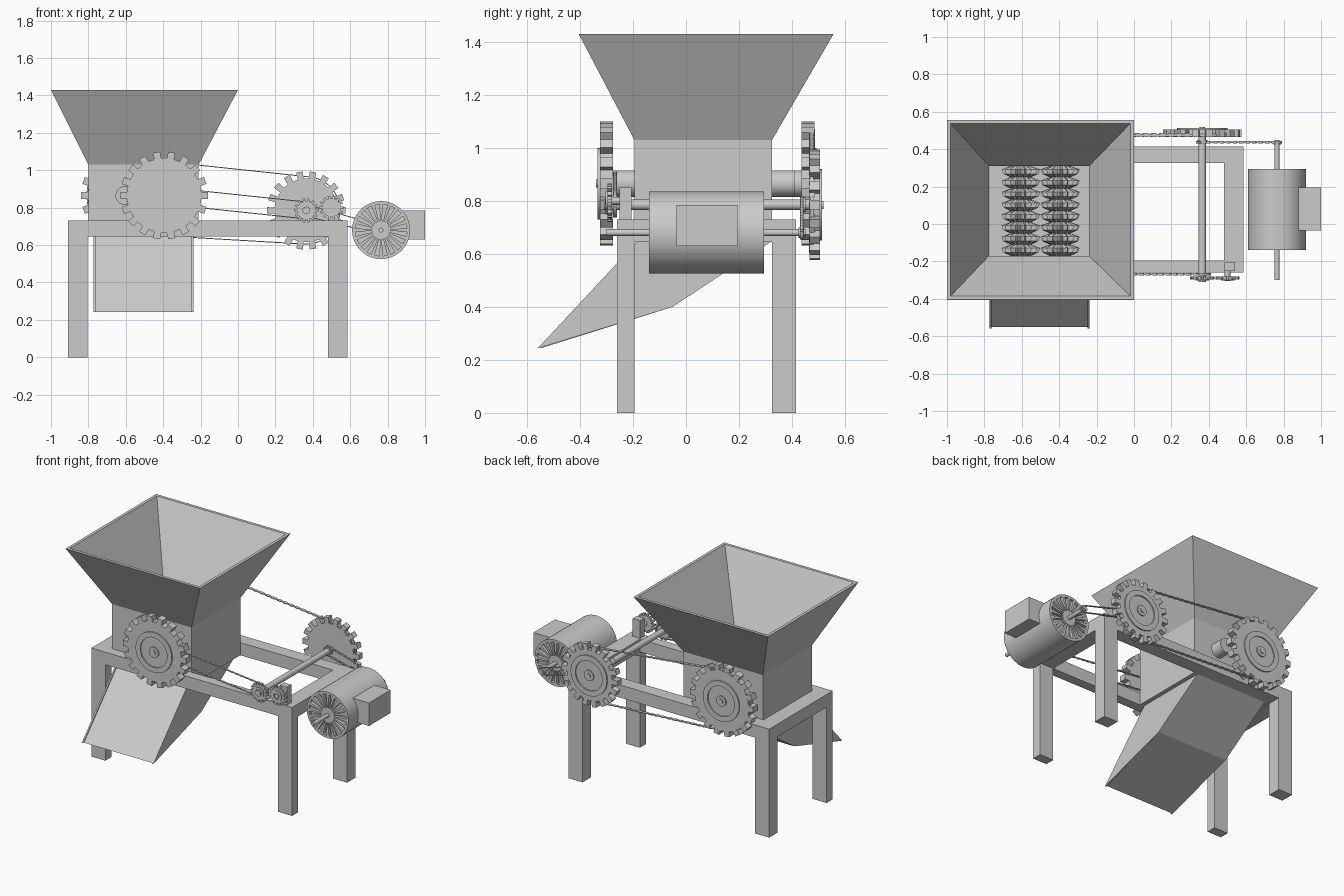
import bpy, bmesh, math
from mathutils import Vector, Matrix

if "Cube" in bpy.data.objects:
    bpy.data.objects.remove(bpy.data.objects["Cube"])

steel = bpy.data.materials.new("plain_grey_steel")
steel.diffuse_color = (0.6, 0.6, 0.6, 1)
steel.use_nodes = True
steel.node_tree.nodes["Principled BSDF"].inputs["Base Color"].default_value = steel.diffuse_color


def finish(name, bm, smooth=False):
    bmesh.ops.remove_doubles(bm, verts=bm.verts, dist=1e-5)
    bmesh.ops.recalc_face_normals(bm, faces=bm.faces)
    me = bpy.data.meshes.new(name)
    bm.to_mesh(me)
    bm.free()
    me.materials.append(steel)
    ob = bpy.data.objects.new(name, me)
    bpy.context.collection.objects.link(ob)
    if smooth:
        bpy.ops.object.select_all(action='DESELECT')
        bpy.context.view_layer.objects.active = ob
        ob.select_set(True)
        bpy.ops.object.shade_smooth_by_angle(angle=math.radians(30))
    return ob


def add_box(bm, size, matrix):
    bmesh.ops.create_cube(bm, size=1, matrix=matrix @ Matrix.Diagonal((*size, 1)))


def box(name, x0, x1, y0, y1, z0, z1):
    bm = bmesh.new()
    add_box(bm, (x1 - x0, y1 - y0, z1 - z0),
            Matrix.Translation(((x0 + x1) / 2, (y0 + y1) / 2, (z0 + z1) / 2)))
    return finish(name, bm)


def loft(bm, rings, cap=False, loop=False):
    vs = [[bm.verts.new(p) for p in r] for r in rings]
    n = len(vs[0])
    pairs = list(zip(vs, vs[1:])) + ([(vs[-1], vs[0])] if loop else [])
    for a, b in pairs:
        for i in range(n):
            j = (i + 1) % n
            bm.faces.new((a[i], a[j], b[j], b[i]))
    if cap:
        bm.faces.new(vs[0])
        bm.faces.new(vs[-1])


def circle(c, r, y, n):
    return [(c[0] + r * math.cos(2 * math.pi * i / n), y,
             c[1] + r * math.sin(2 * math.pi * i / n)) for i in range(n)]


def rod(name, c, r, y0, y1, n=32):
    bm = bmesh.new()
    loft(bm, [circle(c, r, y0, n), circle(c, r, y1, n)], cap=True)
    return finish(name, bm, True)


def collar(name, c, r_in, r_out, y0, y1, n=32):
    bm = bmesh.new()
    loft(bm, [circle(c, r_in, y0, n), circle(c, r_out, y0, n),
              circle(c, r_out, y1, n), circle(c, r_in, y1, n)], loop=True)
    return finish(name, bm, True)


def gear(name, c, root, tip, y0, y1, teeth):
    pts, pitch = [], 2 * math.pi / teeth
    for i in range(teeth):
        for f, r in ((-.27, root), (-.24, tip), (.24, tip), (.27, root)):
            a = (i + f) * pitch
            pts.append((c[0] + r * math.cos(a), c[1] + r * math.sin(a)))
    bm = bmesh.new()
    loft(bm, [[(x, y, z) for x, z in pts] for y in (y0, y1)], cap=True)
    return finish(name, bm)


def chain(name, c1, r1, c2, r2, y, step, width):
    # belt path round two sprockets, filled with short flat links
    d = Vector(c2) - Vector(c1)
    a = math.atan2(d.y, d.x)
    b = math.acos((r1 - r2) / d.length)
    path = []
    for c, r, s, e in ((c1, r1, a + b, a + 2 * math.pi - b), (c2, r2, a - b, a + b)):
        for i in range(25):
            t = s + (e - s) * i / 24
            path.append(Vector((c[0] + r * math.cos(t), c[1] + r * math.sin(t))))
    path.append(path[0])
    bm = bmesh.new()
    k = 0
    for p, q in zip(path, path[1:]):
        n = max(1, round((q - p).length / step))
        ang = math.atan2((q - p).y, (q - p).x)
        for i in range(n):
            m = p.lerp(q, (i + .5) / n)
            k += 1
            add_box(bm, ((q - p).length / n * 1.02, width * (1 if k % 2 else .6), .005),
                    Matrix.Translation((m.x, y, m.y)) @ Matrix.Rotation(-ang, 4, 'Y'))
    finish(name, bm)


# table frame and legs
for side, y0, y1 in (("front", -.26, -.195), ("back", .325, .415)):
    box(side + "_rail", -.91, .585, y0, y1, .645, .73)
    for end, x0, x1 in (("left", -.91, -.805), ("right", .48, .585)):
        box(f"{side}_{end}_leg", x0, x1, y0, y1, 0, .645)
for end, x0, x1 in (("left", -.91, -.805), ("right", .48, .585)):
    box(end + "_rail", x0, x1, -.195, .325, .645, .73)


# hopper with square throat
def rect(x0, x1, y0, y1, z):
    return [(x0, y0, z), (x1, y0, z), (x1, y1, z), (x0, y1, z)]


bm = bmesh.new()
loft(bm, [rect(-.80, -.21, -.195, .325, .645), rect(-.80, -.21, -.195, .325, 1.03),
          rect(-1, 0, -.405, .557, 1.43), rect(-.98, -.02, -.385, .537, 1.43),
          rect(-.775, -.24, -.17, .31, 1.03), rect(-.775, -.24, -.17, .31, .645)], loop=True)
finish("hopper", bm)


# discharge chute: sloping body between two side plates
def chute_part(name, x0, x1, inset):
    prof = [(-.56 + inset, .243), (-.05, .40), (.32, .645), (-.185 + inset, .645)]
    b = bmesh.new()
    loft(b, [[(x, y, z) for y, z in prof] for x in (x0, x1)], cap=True)
    finish(name, b)


chute_part("chute_body", -.762, -.248, .01)
chute_part("chute_left_plate", -.772, -.762, 0)
chute_part("chute_right_plate", -.248, -.238, 0)

# two shredding rollers with toothed, bulging discs
ROLL_A, ROLL_B = (-.605, .865), (-.395, .865)
for name, c, y0, y1, phase in (("left", ROLL_A, -.26, .44, 0), ("right", ROLL_B, -.28, .41, 1)):
    rod(name + "_roller_shaft", c, .05, y0, y1)
    bm = bmesh.new()
    for k in range(8):
        y = -.14 + k * .06
        n = 32
        rings = []
        for dy, lo, hi in ((-.03, .055, .055), (-.012, .075, .095), (.012, .075, .105), (.03, .055, .055)):
            ring = circle((0, 0), 1, y + dy, n)
            rings.append([(c[0] + p[0] * r, p[1], c[1] + p[2] * r) for p, r in
                          ((p, hi if (i + phase) % 2 else lo) for i, p in enumerate(ring))])
        loft(bm, rings, cap=True)
    finish(name + "_roller_teeth", bm)

# large gears, with raised rings and hubs on their outer faces
DRIVE = (.365, .785)
for name, c, root, tip, y0, y1, out in (
        ("front_roller", ROLL_B, .20, .235, -.325, -.275, -1),
        ("back_roller", ROLL_A, .20, .235, .435, .485, 1),
        ("back_drive", DRIVE, .17, .21, .465, .505, 1)):
    gear(name + "_gear", c, root, tip, y0, y1, 18)
    face = y1 if out > 0 else y0
    ya, yb = sorted((face - .01 * out, face + .008 * out))
    collar(name + "_gear_ring", c, .10, .135, ya, yb)
    rod(name + "_gear_hub", c, .035, ya, yb)
    rod(name + "_gear_pin", c, .015, *sorted((face, face + .014 * out)), 16)

# countershaft with small front gears and bearing block
IDLER = (.50, .80)
rod("countershaft", DRIVE, .02, -.31, .50)
for name, c in (("countershaft", DRIVE), ("idler", IDLER)):
    gear(name + "_small_gear", c, .05, .065, -.297, -.28, 14)
    collar(name + "_small_gear_ring", c, .022, .036, -.303, -.29, 24)
rod("idler_shaft", IDLER, .015, -.305, -.22, 16)
box("bearing_block", .485, .54, -.25, -.205, .73, .85)
rod("countershaft_sprocket", DRIVE, .027, .43, .45, 20)

# motor with radial vent slots cut in both ends
MOTOR = (.765, .68)
motor = rod("motor_body", MOTOR, .155, -.14, .295, 48)
bm = bmesh.new()
slots = 20
for y in (-.14, .295):
    for i in range(slots):
        a = 2 * math.pi * (i + .5) / slots
        ring = [(.05, -.004), (.138, -.012), (.138, .012), (.05, .004)]
        pts = [(MOTOR[0] + r * math.cos(a) - t * math.sin(a),
                MOTOR[1] + r * math.sin(a) + t * math.cos(a)) for r, t in ring]
        loft(bm, [[(x, yy, z) for x, z in pts] for yy in (y - .02, y + .02)], cap=True)
cutter = finish("vent_cutter", bm)
cutter.hide_render = True
cutter.hide_set(True)
mod = motor.modifiers.new("vents", 'BOOLEAN')
mod.operation = 'DIFFERENCE'
mod.solver = 'EXACT'
mod.object = cutter
rod("motor_shaft", MOTOR, .013, -.30, .45, 16)
rod("motor_sprocket", MOTOR, .02, .425, .445, 20)
box("motor_terminal_box", .88, 1.0, -.035, .195, .63, .785)

# drive chains
chain("back_chain", ROLL_A, .203, DRIVE, .18, .475, .022, .022)
chain("front_chain", ROLL_B, .045, DRIVE, .045, -.268, .018, .014)
chain("motor_chain", DRIVE, .03, MOTOR, .023, .437, .018, .014)
